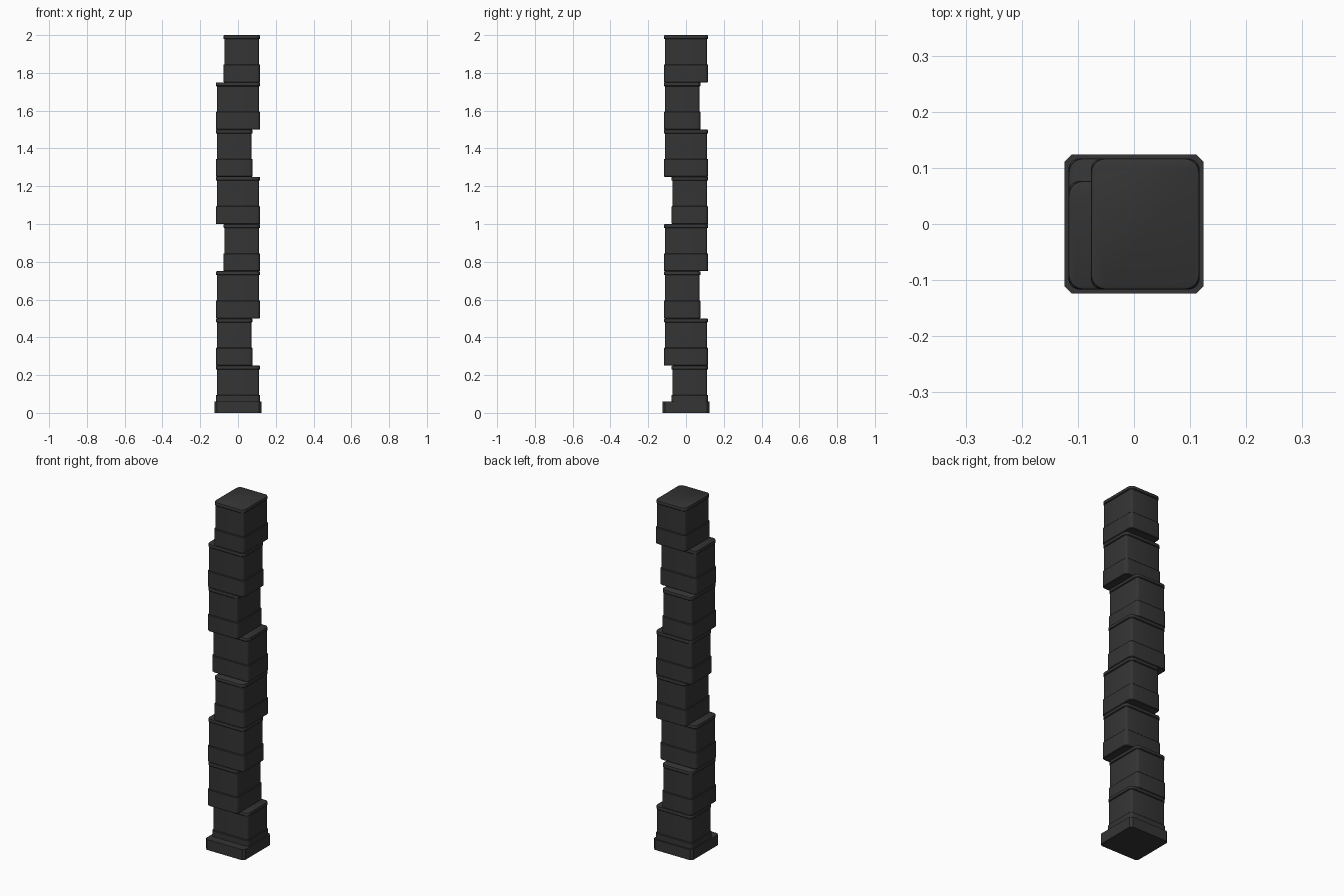
import bpy, bmesh
from math import pi, cos, sin
from mathutils import Matrix

if "Cube" in bpy.data.objects:
    bpy.data.objects.remove(bpy.data.objects["Cube"])

LONG, SHORT, OFF, STEP = 0.117, 0.097, 0.02, 0.25

mat = bpy.data.materials.new("dark_grey")
mat.diffuse_color = (0.035, 0.035, 0.035, 1)
mat.use_nodes = True
mat.node_tree.nodes["Principled BSDF"].inputs["Base Color"].default_value = mat.diffuse_color


def rounded_rect(hx, hy, r, seg):
    """Outline of a rectangle with rounded (seg > 1) or chamfered (seg = 1) corners."""
    pts = []
    for k, (sx, sy) in enumerate([(1, 1), (-1, 1), (-1, -1), (1, -1)]):
        for i in range(seg + 1):
            a = k * pi / 2 + i / seg * pi / 2
            pts.append((sx * (hx - r) + r * cos(a), sy * (hy - r) + r * sin(a)))
    return pts


def loft(name, hx, hy, profile, seg, matrix=Matrix()):
    """Stack rounded rectangles; each profile entry is (z, inset, corner radius)."""
    bm = bmesh.new()
    rings = [[bm.verts.new((x, y, z)) for x, y in rounded_rect(hx - d, hy - d, r, seg)]
             for z, d, r in profile]
    for a, b in zip(rings, rings[1:]):
        n = len(a)
        for i in range(n):
            j = (i + 1) % n
            bm.faces.new((a[i], a[j], b[j], b[i]))
    bm.faces.new(rings[0][::-1])
    bm.faces.new(rings[-1])
    bm.transform(matrix)
    mesh = bpy.data.meshes.new(name)
    bm.to_mesh(mesh)
    bm.free()
    mesh.materials.append(mat)
    ob = bpy.data.objects.new(name, mesh)
    bpy.context.collection.objects.link(ob)
    bpy.context.view_layer.objects.active = ob
    ob.select_set(True)
    bpy.ops.object.shade_smooth_by_angle(angle=0.6)
    ob.select_set(False)


# square plinth with chamfered corners
loft("plinth", 0.124, 0.124, [(0, 0, 0.013), (0.06, 0, 0.013)], 1)

# eight identical blocks, each turned a quarter from the one below
for k in range(8):
    m = (Matrix.Translation((0, 0, k * STEP)) @ Matrix.Rotation(k * pi / 2, 4, 'Z')
         @ Matrix.Translation((0, OFF, 0)))
    n = k + 1
    z0 = 0.055 if k == 0 else 0.0
    # wide lower band
    loft(f"block_{n}_band", LONG, SHORT,
         [(z0, 0.003, 0.017), (z0 + 0.003, 0, 0.02), (0.092, 0, 0.02), (0.095, 0.003, 0.017)], 5, m)
    # recessed body
    loft(f"block_{n}_body", LONG, SHORT, [(0.09, 0.006, 0.012), (0.235, 0.006, 0.012)], 3, m)
    # cap with softened rim
    loft(f"block_{n}_cap", LONG, SHORT,
         [(0.229, 0.003, 0.022), (0.232, 0, 0.025), (0.244, 0, 0.025),
          (0.248, 0.0015, 0.0235), (0.25, 0.005, 0.02)], 5, m)
